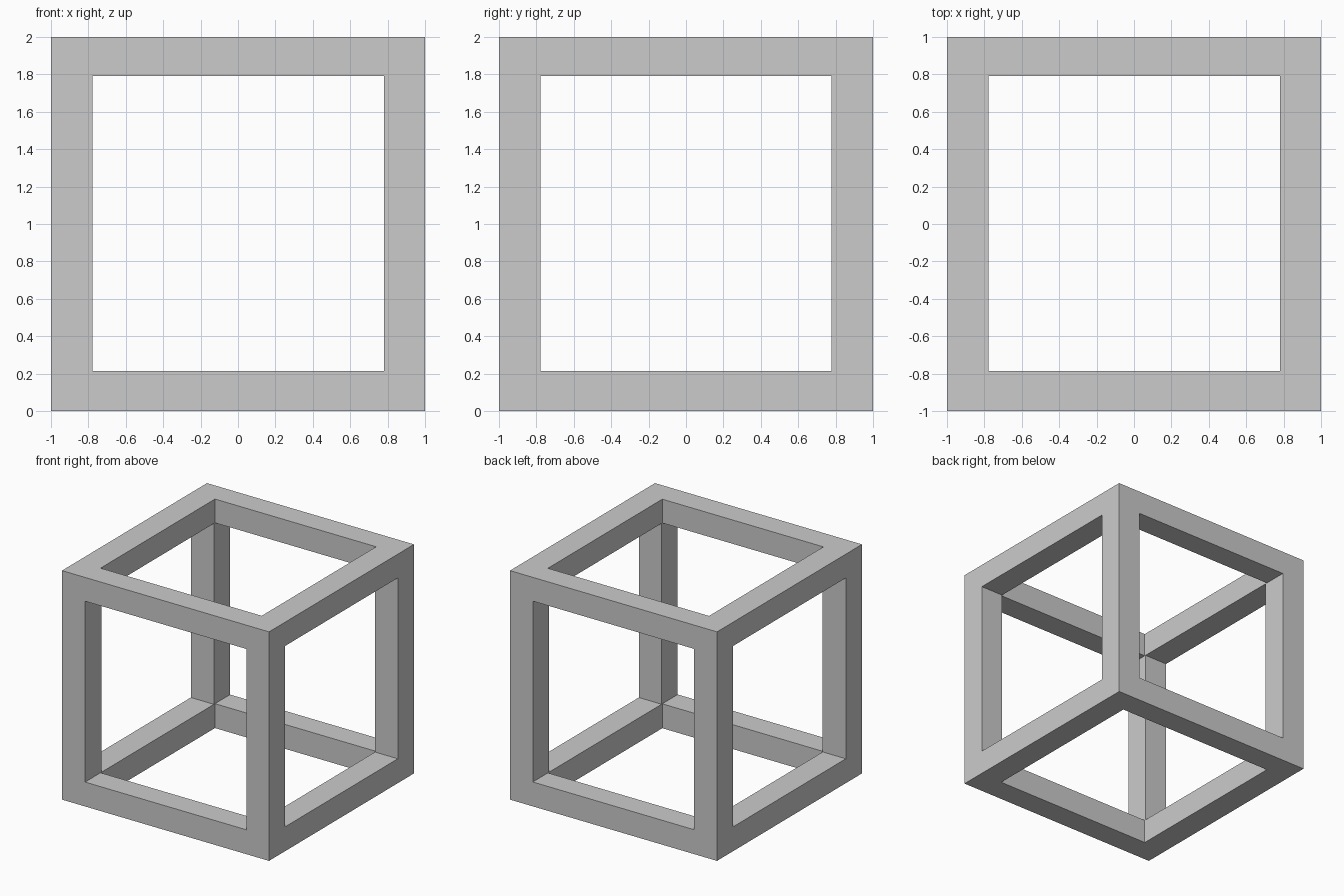
import bpy, bmesh

if "Cube" in bpy.data.objects:
    bpy.data.objects.remove(bpy.data.objects["Cube"])

# Grid planes: outer cube sides and the edges of the three square openings
XS = [-1, -0.777, 0.78, 1]
YS = [-1, -0.787, -0.777, 0.777, 0.792, 1]
ZS = [0, 0.213, 1.792, 2]
SIZE = (len(XS) - 1, len(YS) - 1, len(ZS) - 1)


def solid(c):
    """A cell is solid unless one of the three through-openings passes it."""
    if any(i < 0 or i >= n for i, n in zip(c, SIZE)):
        return False
    mid_x, mid_z = c[0] == 1, c[2] == 1
    inner_y, wide_y = c[1] == 2, 1 <= c[1] <= 3
    return not ((mid_x and mid_z) or (inner_y and mid_z) or (mid_x and wide_y))


# Open cube frame: only the exposed cell faces are made
bm = bmesh.new()
verts = {}


def vert(k):
    if k not in verts:
        verts[k] = bm.verts.new((XS[k[0]], YS[k[1]], ZS[k[2]]))
    return verts[k]


for i in range(SIZE[0]):
    for j in range(SIZE[1]):
        for k in range(SIZE[2]):
            cell = (i, j, k)
            if not solid(cell):
                continue
            for axis in range(3):
                for side in (0, 1):
                    near = list(cell)
                    near[axis] += 2 * side - 1
                    if solid(near):
                        continue
                    u, v = (axis + 1) % 3, (axis + 2) % 3
                    ring = []
                    for du, dv in ((0, 0), (1, 0), (1, 1), (0, 1)):
                        p = list(cell)
                        p[axis] += side
                        p[u] += du
                        p[v] += dv
                        ring.append(vert(tuple(p)))
                    bm.faces.new(ring if side else ring[::-1])

mesh = bpy.data.meshes.new("cube_frame")
bm.to_mesh(mesh)
bm.free()
frame = bpy.data.objects.new("cube_frame", mesh)
bpy.context.collection.objects.link(frame)
